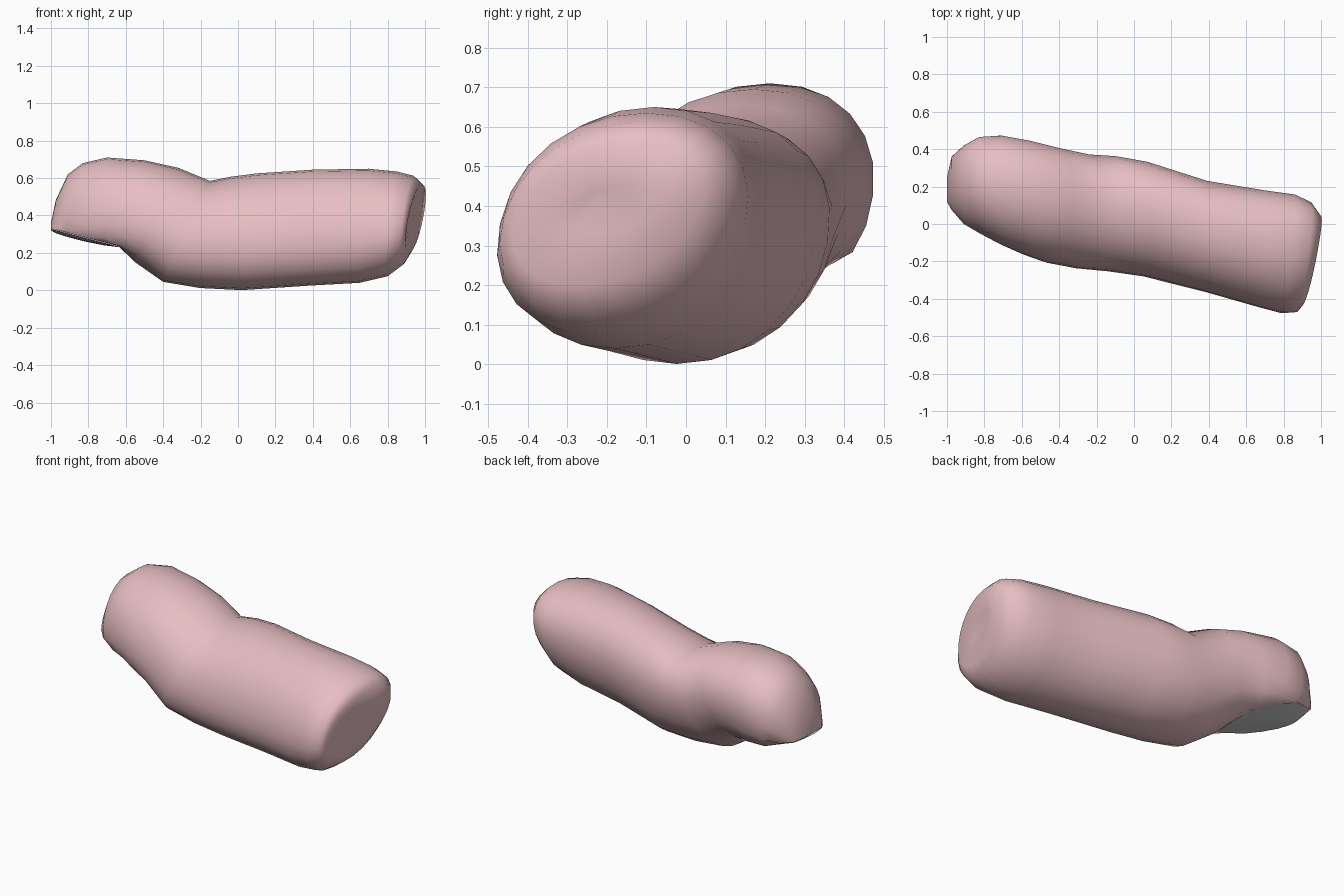
import bpy, bmesh, math

if "Cube" in bpy.data.objects:
    bpy.data.objects.remove(bpy.data.objects["Cube"])

SEG = 24
# Each ring: x,z of top point, x,z of bottom point, y range, x shear across y, y skew up z
RINGS = [
    (-1.00, .36, -1.00, .20, .12, .25, 0, .0),
    (-.975, .48, -.975, .15, .075, .36, 0, .01),
    (-.91, .62, -.91, .15, .00, .42, 0, .02),
    (-.83, .68, -.82, .15, -.05, .465, 0, .03),
    (-.70, .71, -.72, .15, -.11, .473, 0, .03),
    (-.50, .695, -.64, .16, -.165, .445, 0, .03),
    (-.32, .655, -.55, .150, -.205, .405, 0, .04),
    (-.15, .585, -.40, .045, -.235, .37, 0, .04),
    (-.04, .607, -.20, .012, -.248, .358, 0, .05),
    (.10, .625, .02, .001, -.275, .328, 0, .05),
    (.40, .645, .38, .025, -.36, .225, 0, .05),
    (.70, .65, .65, .04, -.435, .175, .02, .05),
    (.85, .635, .80, .075, -.47, .15, .03, .06),
    (.94, .612, .88, .135, -.46, .105, .03, .07),
    (.985, .565, .913, .20, -.425, .03, .04, .07),
    (.955, .45, .925, .33, -.28, -.10, .03, .03),
]


def nail_z(x):
    """Slanted plane under the tip where the nail sits."""
    return .33 - .26 * (x + 1)


def power(v, e):
    return math.copysign(abs(v) ** e, v)


def ring_points(ring):
    xt, zt, xb, zb, y0, y1, shear, skew = ring
    pts = []
    for i in range(SEG):
        t = 2 * math.pi * i / SEG
        c, s = power(math.cos(t), .93), power(math.sin(t), .93)
        k = (s + 1) / 2
        x = xb + (xt - xb) * k + shear * c
        y = (y0 + y1) / 2 + c * (y1 - y0) / 2 + skew * s
        z = zb + (zt - zb) * k
        flat = xb <= -.64 and z <= nail_z(x)
        if flat:
            z = nail_z(x)
        pts.append(((x, y, z), flat))
    return pts


def make_object(name, bm, color=None):
    mesh = bpy.data.meshes.new(name)
    bm.to_mesh(mesh)
    bm.free()
    for p in mesh.polygons:
        p.use_smooth = True
    obj = bpy.data.objects.new(name, mesh)
    bpy.context.collection.objects.link(obj)
    if color:
        mat = bpy.data.materials.new(name + "_pink")
        mat.diffuse_color = color
        mat.use_nodes = True
        mat.node_tree.nodes["Principled BSDF"].inputs["Base Color"].default_value = mat.diffuse_color
        mesh.materials.append(mat)
    return obj


# Fleshy body: lofted rings, open under the tip
bm = bmesh.new()
rows, flat = [], set()
for ring in RINGS:
    row = []
    for co, is_flat in ring_points(ring):
        v = bm.verts.new(co)
        row.append(v)
        if is_flat:
            flat.add(v)
    rows.append(row)
for a, b in zip(rows, rows[1:]):
    for i in range(SEG):
        j = (i + 1) % SEG
        quad = (a[i], a[j], b[j], b[i])
        if not all(v in flat for v in quad):
            bm.faces.new(quad)
bm.faces.new(rows[0])
bm.faces.new(rows[-1])
bmesh.ops.recalc_face_normals(bm, faces=bm.faces)

# Nail: slightly domed plate across the flat underside
nail = bmesh.new()
strips = []
SAG = [.008, .016, .02, .02, .014, .002]
for row, sag in zip(rows, SAG):
    rim = sorted((v.co.copy() for v in row if v in flat), key=lambda c: c.y)
    lo, hi = rim[0], rim[-1]
    line = []
    for i in range(9):
        co = lo.lerp(hi, i / 8)
        co.z -= .002 + sag * math.sin(math.pi * i / 8)
        line.append(nail.verts.new(co))
    strips.append(line)
for a, b in zip(strips, strips[1:]):
    for i in range(8):
        nail.faces.new((a[i], a[i + 1], b[i + 1], b[i]))
bmesh.ops.recalc_face_normals(nail, faces=nail.faces)
if sum(f.normal.z for f in nail.faces) > 0:
    bmesh.ops.reverse_faces(nail, faces=nail.faces)

make_object("finger_body", bm, (.8, .52, .545, 1))
make_object("nail", nail)
